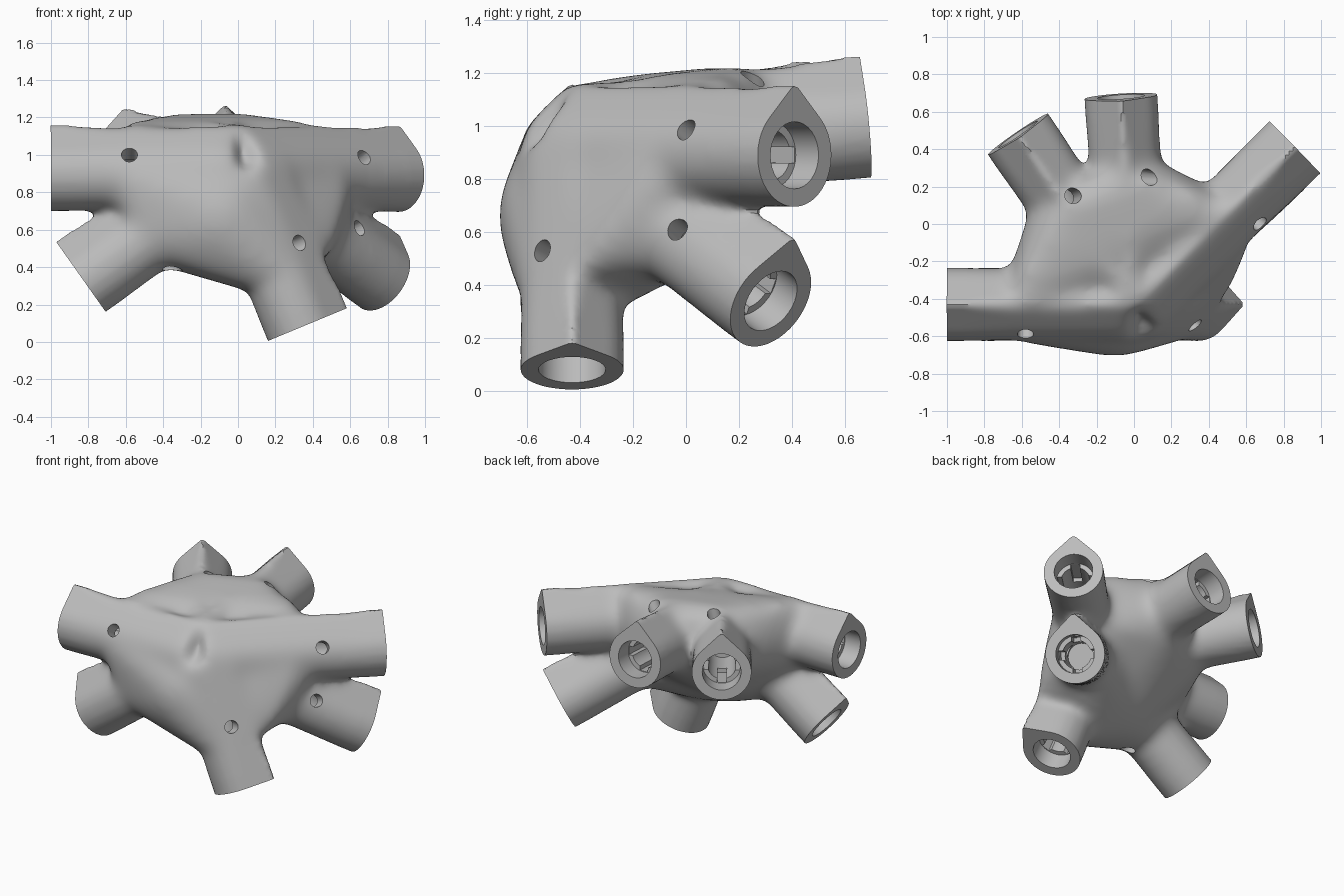
import bpy, bmesh
from math import sin, cos, pi, radians
from mathutils import Vector

cube = bpy.data.objects.get("Cube")
if cube:
    bpy.data.objects.remove(cube, do_unlink=True)

HUB = Vector((0, -0.43, 0.9))
BELLY = Vector((-0.1, -0.38, 0.66))
R = 0.195
UP = Vector((0, 0, 1))


class Arm:
    """A socket arm: end centre, length of web along it, pin hole angle."""
    def __init__(self, end, web, pin):
        self.end = Vector(end)
        self.length = (self.end - HUB).length
        self.d = (self.end - HUB).normalized()
        self.v = (UP - self.d * UP.dot(self.d)).normalized()
        self.u = self.v.cross(self.d)
        self.web, self.pin = web, radians(pin)

    def at(self, t, a=0.0, b=0.0):
        # t is measured outward from the end face
        return self.end + self.d * t + self.u * a + self.v * b

    def drop(self, t):
        # teardrop section with its ridge on top
        pts = [self.at(t, R * cos(a), R * sin(a))
               for a in (pi * (0.75 + 1.5 * i / 30) for i in range(31))]
        return pts + [self.at(t, 0, R * 1.39)]

    def ring(self, t, r, n=32):
        return [self.at(t, r * cos(2 * pi * i / n), r * sin(2 * pi * i / n)) for i in range(n)]

    def box(self, t, a, b, turn=0.0):
        c, s = cos(turn), sin(turn)
        corners = ((-a, -b), (a, -b), (a, b), (-a, b))
        return [self.at(t, c * x - s * y, s * x + c * y) for x, y in corners]


arms = [
    Arm((-1.0, -0.43, 0.895), 0.66, 33),
    Arm((-0.82, -0.43, 0.32), 0.60, -75),
    Arm((0.34, -0.43, 0.08), 0.60, 125),
    Arm((0.86, 0.41, 0.89), 0.72, 150),
    Arm((0.77, 0.32, 0.34), 0.68, 153),
    Arm((-0.07, 0.68, 1.0), 0.75, 119),
    Arm((-0.62, 0.48, 0.98), 0.72, 103),
]


def add_prism(bm, near, far):
    """Add a closed solid between two matching outlines."""
    a = [bm.verts.new(p) for p in near]
    b = [bm.verts.new(p) for p in far]
    n = len(a)
    faces = [bm.faces.new((a[i], a[(i + 1) % n], b[(i + 1) % n], b[i])) for i in range(n)]
    faces += [bm.faces.new(a[::-1]), bm.faces.new(b)]
    bmesh.ops.recalc_face_normals(bm, faces=faces)


def add_web(bm, group):
    """Stretch a taut skin over the belly and the inner sections of some arms."""
    pts = [p - BELLY for arm in group for p in arm.drop(arm.web - arm.length)]
    probe = bmesh.new()
    bmesh.ops.create_icosphere(probe, subdivisions=5, radius=1)
    normals = [v.co.normalized() for v in probe.verts]
    probe.free()
    planes = [(n, max(0.33, max(n.dot(p) for p in pts))) for n in normals]
    skin = bmesh.ops.create_icosphere(bm, subdivisions=4, radius=1)["verts"]
    for vert in skin:
        w = vert.co.normalized()
        reach = max(w.dot(n) / h for n, h in planes)
        vert.co = BELLY + w / reach


def make_object(bm, name):
    mesh = bpy.data.meshes.new(name)
    bm.to_mesh(mesh)
    bm.free()
    obj = bpy.data.objects.new(name, mesh)
    bpy.context.scene.collection.objects.link(obj)
    return obj


def bake(obj):
    """Apply the modifiers of an object."""
    dg = bpy.context.evaluated_depsgraph_get()
    mesh = bpy.data.meshes.new_from_object(obj.evaluated_get(dg))
    obj.modifiers.clear()
    obj.data = mesh


# Arms and the webbed hub between them
bm = bmesh.new()
for arm in arms:
    add_prism(bm, arm.drop(-arm.length), arm.drop(0.1))
add_web(bm, [arms[i] for i in (0, 3, 5, 6)])
add_web(bm, arms[:5])
hub = make_object(bm, "socket_hub")
remesh = hub.modifiers.new("merge", 'REMESH')
remesh.mode = 'VOXEL'
remesh.voxel_size = 0.02
bake(hub)


def depth(co):
    """Distance of a point behind the nearest arm end."""
    best = 9.0
    for arm in arms:
        rel = co - arm.end
        t = rel.dot(arm.d)
        if (rel - arm.d * t).length < 0.3 and t > -0.6:
            best = min(best, -t)
    return best


# Soften the joints, keeping the arm ends crisp
bm = bmesh.new()
bm.from_mesh(hub.data)
depths = [(v, depth(v.co)) for v in bm.verts]
for i in range(32):
    soft = [v for v, t in depths if t > 0.1 + 0.01 * i]
    bmesh.ops.smooth_vert(bm, verts=soft, factor=0.5,
                          use_axis_x=True, use_axis_y=True, use_axis_z=True)
bm.to_mesh(hub.data)
bm.free()

# Cutters: flat ends, stepped bores, key slots and pin holes
cutters = []
for arm in arms:
    out = arm.u * cos(arm.pin) + arm.v * sin(arm.pin)
    side = arm.d.cross(out)
    pin = [arm.at(-0.42) + arm.d * (0.043 * cos(a)) + side * (0.043 * sin(a))
           for a in (2 * pi * i / 20 for i in range(20))]
    shapes = [
        (arm.box(0, 0.3, 0.32), arm.box(0.25, 0.3, 0.32)),
        (arm.ring(0.05, 0.128), arm.ring(-0.12, 0.124)),
        (arm.ring(0.04, 0.095), arm.ring(-0.5, 0.09)),
        (arm.box(-0.1, 0.118, 0.03), arm.box(-0.3, 0.118, 0.03)),
        (arm.box(-0.1, 0.118, 0.03, pi / 2), arm.box(-0.3, 0.118, 0.03, pi / 2)),
        ([p + out * 0.02 for p in pin], [p + out * 0.4 for p in pin]),
    ]
    for near, far in shapes:
        bm = bmesh.new()
        add_prism(bm, near, far)
        cutter = make_object(bm, "socket_cutter")
        cutter.hide_render = True
        cutters.append(cutter)
        cut = hub.modifiers.new("cut", 'BOOLEAN')
        cut.operation = 'DIFFERENCE'
        cut.solver = 'FLOAT'
        cut.object = cutter
bake(hub)
for cutter in cutters:
    bpy.data.objects.remove(cutter, do_unlink=True)

# Material and shading
mat = bpy.data.materials.new("plain_grey")
mat.use_nodes = True
grey = (0.5, 0.5, 0.5, 1)
mat.diffuse_color = grey
mat.node_tree.nodes["Principled BSDF"].inputs["Base Color"].default_value = grey
hub.data.materials.clear()
hub.data.materials.append(mat)
bpy.ops.object.select_all(action='DESELECT')
hub.select_set(True)
bpy.context.view_layer.objects.active = hub
bpy.ops.object.shade_smooth_by_angle(angle=radians(32))
